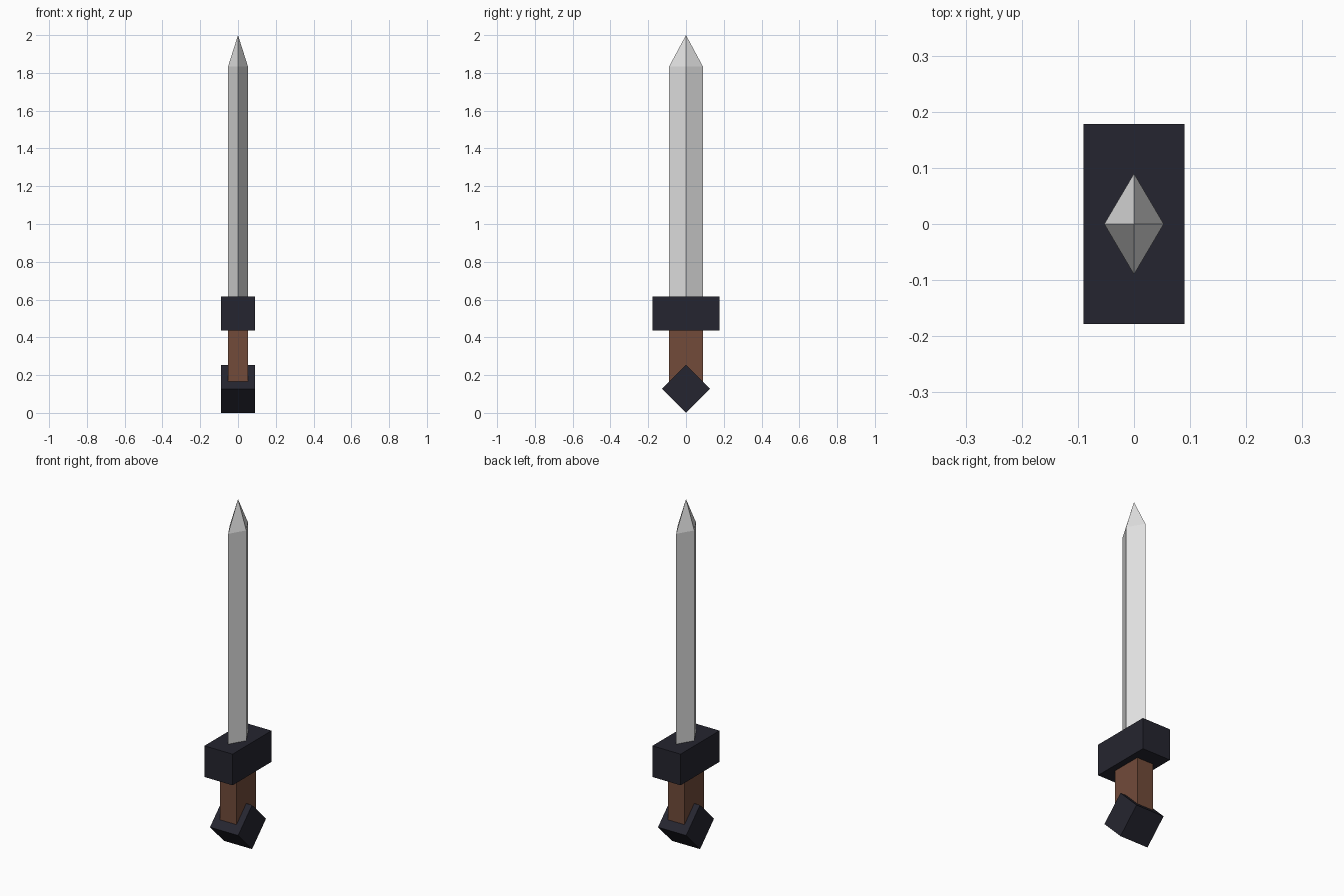
import bpy
import math

if "Cube" in bpy.data.objects:
    bpy.data.objects.remove(bpy.data.objects["Cube"])


def material(name, rgb):
    m = bpy.data.materials.new(name)
    m.diffuse_color = (*rgb, 1.0)
    m.use_nodes = True
    m.node_tree.nodes["Principled BSDF"].inputs["Base Color"].default_value = m.diffuse_color
    return m


STEEL = material("pale steel", (0.75, 0.75, 0.75))
DARK = material("dark blue grey", (0.0185, 0.0185, 0.029))
LEATHER = material("brown leather", (0.168, 0.070, 0.042))


def box(name, size, z, mat, tilt=0.0):
    bpy.ops.mesh.primitive_cube_add(size=1, location=(0, 0, z), rotation=(tilt, 0, 0))
    ob = bpy.context.object
    ob.name = name
    ob.scale = size
    bpy.ops.object.transform_apply(location=False, rotation=True, scale=True)
    ob.data.materials.append(mat)
    return ob


# Handle: diamond-turned cube pommel, square grip, wide guard
SIDE = 0.18
HALF_DIAG = SIDE / math.sqrt(2)
box("pommel", (SIDE, SIDE, SIDE), HALF_DIAG, DARK, math.radians(45))
GRIP_BOTTOM, GUARD_BOTTOM, GUARD_TOP = 0.165, 0.437, 0.617
box("grip", (0.106, 0.178, GUARD_BOTTOM - GRIP_BOTTOM),
    (GRIP_BOTTOM + GUARD_BOTTOM) / 2, LEATHER)
box("guard", (SIDE, 0.356, GUARD_TOP - GUARD_BOTTOM),
    (GUARD_BOTTOM + GUARD_TOP) / 2, DARK)

# Blade: diamond section drawn up to a four-sided point
HX, HY = 0.053, 0.09
ring = [(HX, 0), (0, HY), (-HX, 0), (0, -HY)]
verts = [(x, y, z) for z in (GUARD_TOP - 0.01, 1.833) for x, y in ring] + [(0, 0, 2.0)]
faces = [(3, 2, 1, 0)]
for i in range(4):
    j = (i + 1) % 4
    faces += [(i, j, j + 4, i + 4), (i + 4, j + 4, 8)]
mesh = bpy.data.meshes.new("blade")
mesh.from_pydata(verts, [], faces)
mesh.materials.append(STEEL)
bpy.context.collection.objects.link(bpy.data.objects.new("blade", mesh))
